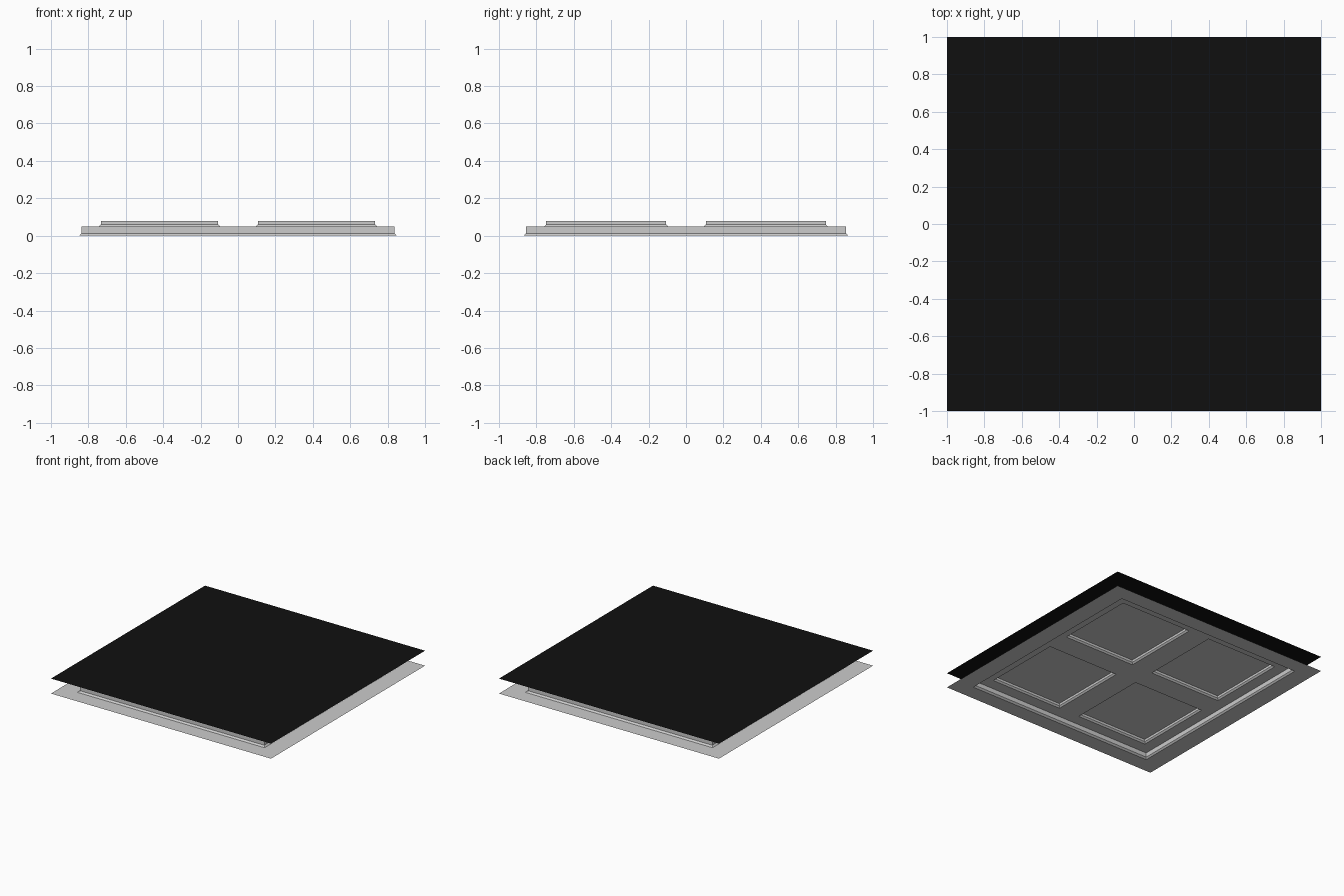
import bpy, bmesh

if "Cube" in bpy.data.objects:
    bpy.data.objects.remove(bpy.data.objects["Cube"])

FLANGE_X, FLANGE_Y = 0.85, 0.87      # foot of the outer step
DECK_X, DECK_Y = 0.838, 0.856        # top of the outer step
DECK_Z, PANEL_Z, COVER_Z = 0.048, 0.079, 0.123
CH = 0.012                           # chamfer at the foot of each step


def ring(bm, x0, x1, y0, y1, z):
    return [bm.verts.new(p) for p in
            ((x0, y0, z), (x1, y0, z), (x1, y1, z), (x0, y1, z))]


def bridge(bm, a, b):
    for i in range(4):
        j = (i + 1) % 4
        bm.faces.new((a[i], a[j], b[j], b[i]))


def loft(bm, boxes, cap):
    rings = [ring(bm, *b) for b in boxes]
    for a, b in zip(rings, rings[1:]):
        bridge(bm, a, b)
    if cap:
        bm.faces.new(rings[-1])


def finish(bm, name):
    bmesh.ops.remove_doubles(bm, verts=bm.verts, dist=0.0005)
    mesh = bpy.data.meshes.new(name)
    bm.to_mesh(mesh)
    bm.free()
    obj = bpy.data.objects.new(name, mesh)
    bpy.context.collection.objects.link(obj)
    return obj


# Pressed sheet: flat flange and outer step, open underneath
bm = bmesh.new()
loft(bm, [(-1, 1, -1, 1, 0),
          (-FLANGE_X, FLANGE_X, -FLANGE_Y, FLANGE_Y, 0),
          (-DECK_X, DECK_X, -DECK_Y, DECK_Y, CH),
          (-DECK_X, DECK_X, -DECK_Y, DECK_Y, DECK_Z)], False)

# Deck with four raised panels
xs = [-DECK_X, -0.745, -0.095, 0.095, 0.745, DECK_X]
ys = [-DECK_Y, -0.76, -0.095, 0.095, 0.76, DECK_Y]
for i in range(5):
    for j in range(5):
        x0, x1, y0, y1 = xs[i], xs[i + 1], ys[j], ys[j + 1]
        if i in (1, 3) and j in (1, 3):
            c = CH
            inner = (x0 + c, x1 - c, y0 + c, y1 - c)
            loft(bm, [(x0, x1, y0, y1, DECK_Z),
                      (*inner, DECK_Z + CH),
                      (*inner, PANEL_Z)], True)
        else:
            bm.faces.new(ring(bm, x0, x1, y0, y1, DECK_Z))
finish(bm, "pressed_base_sheet")

# Black cover sheet floating above
bm = bmesh.new()
bm.faces.new(ring(bm, -1, 1, -1, 1, COVER_Z))
cover = finish(bm, "cover_sheet")
black = bpy.data.materials.new("black")
black.diffuse_color = (0.005, 0.005, 0.005, 1)
black.use_nodes = True
black.node_tree.nodes["Principled BSDF"].inputs["Base Color"].default_value = black.diffuse_color
cover.data.materials.append(black)
